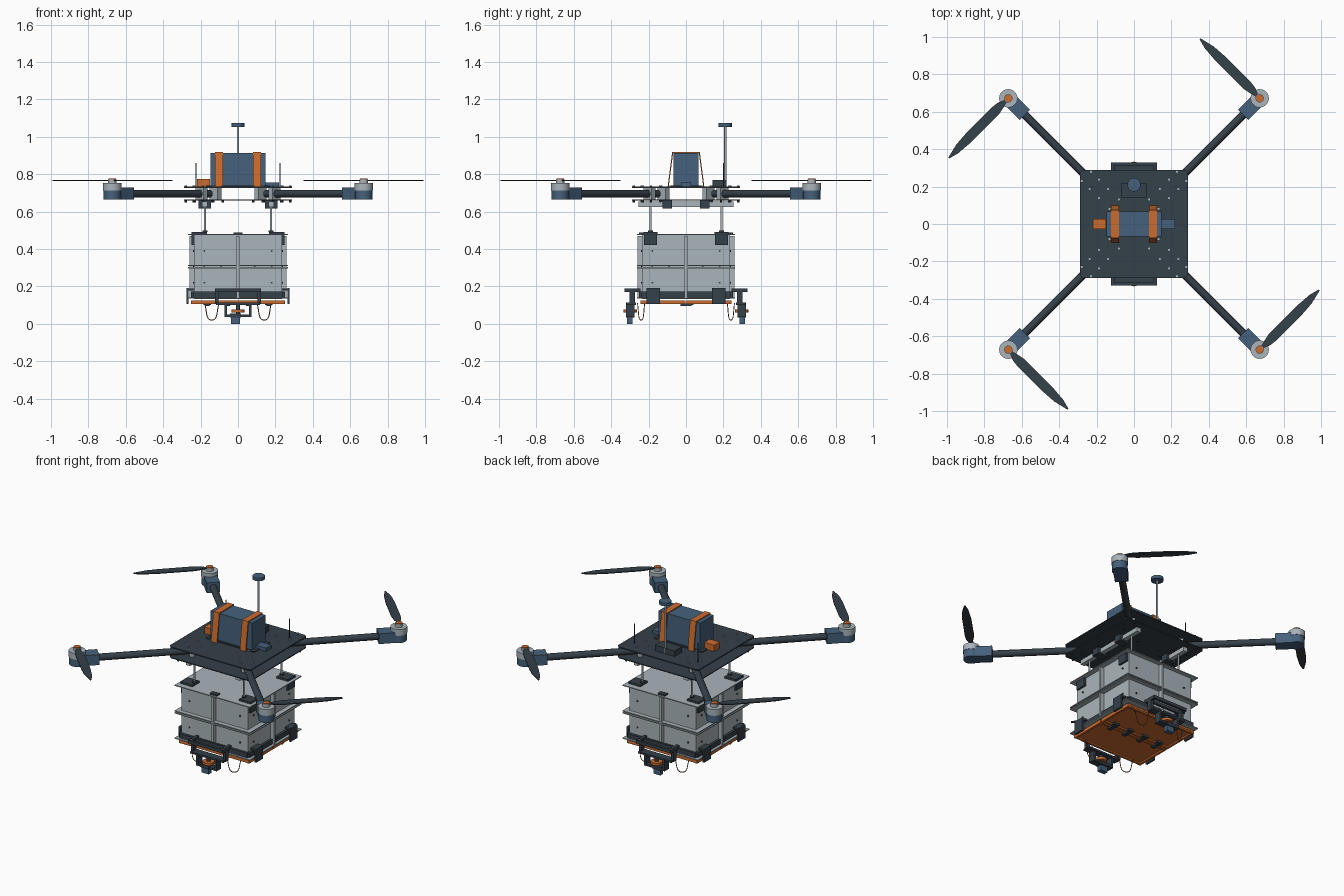
import bpy, bmesh, math
from mathutils import Vector, Matrix

old = bpy.data.objects.get("Cube")
if old:
    bpy.data.objects.remove(old, do_unlink=True)


def material(name, rgb):
    m = bpy.data.materials.new(name)
    m.use_nodes = True
    m.diffuse_color = (*rgb, 1)
    m.node_tree.nodes["Principled BSDF"].inputs["Base Color"].default_value = (*rgb, 1)
    return m


DARK = material("dark_slate", (0.036, 0.052, 0.067))
BLUE = material("steel_blue", (0.06, 0.12, 0.2))
GREY = material("light_grey", (0.4, 0.46, 0.5))
ORANGE = material("orange", (0.6, 0.15, 0.028))
BROWN = material("wire_brown", (0.3, 0.09, 0.035))
SIGNS = (-1, 1)
CORNERS = [(sx, sy) for sx in SIGNS for sy in SIGNS]


def finish(name, bm, mat, smooth=False):
    bmesh.ops.recalc_face_normals(bm, faces=bm.faces)
    me = bpy.data.meshes.new(name)
    bm.to_mesh(me)
    bm.free()
    me.materials.append(mat)
    ob = bpy.data.objects.new(name, me)
    bpy.context.collection.objects.link(ob)
    if smooth:
        bpy.ops.object.select_all(action="DESELECT")
        ob.select_set(True)
        bpy.context.view_layer.objects.active = ob
        bpy.ops.object.shade_smooth_by_angle(angle=math.radians(35))
    return ob


def box(name, mat, centre, size, angle=0):
    bm = bmesh.new()
    bmesh.ops.create_cube(bm, size=1, matrix=Matrix.Translation(centre)
                          @ Matrix.Rotation(angle, 4, "Z") @ Matrix.Diagonal((*size, 1)))
    return finish(name, bm, mat)


def rod(name, mat, a, b, r, sides=20):
    a, b = Vector(a), Vector(b)
    rot = (b - a).to_track_quat("Z", "Y").to_matrix().to_4x4()
    bm = bmesh.new()
    bmesh.ops.create_cone(bm, cap_ends=True, segments=sides, radius1=r, radius2=r,
                          depth=(b - a).length, matrix=Matrix.Translation((a + b) / 2) @ rot)
    return finish(name, bm, mat, True)


def slab(name, mat, outline, z, thick):
    bm = bmesh.new()
    f = bm.faces.new([bm.verts.new((x, y, z)) for x, y in outline])
    top = bmesh.ops.extrude_face_region(bm, geom=[f])["geom"]
    bmesh.ops.translate(bm, vec=(0, 0, thick),
                        verts=[v for v in top if isinstance(v, bmesh.types.BMVert)])
    return finish(name, bm, mat)


# Deck: two square plates with clipped corners
H, C = 0.29, 0.275
octagon = [(-C, -H), (C, -H), (H, -C), (H, C), (C, H), (-C, H), (-H, C), (-H, -C)]
slab("upper_deck", DARK, octagon, 0.727, 0.007)
slab("lower_deck", DARK, octagon, 0.66, 0.006)

# Arms, clamps, motors and single-blade propellers
blade = [(0.02, -0.008), (0.06, -0.024), (0.1, -0.028), (0.3, -0.027), (0.37, -0.022),
         (0.45, -0.003), (0.45, 0.004), (0.4, 0.018), (0.3, 0.026), (0.1, 0.026),
         (0.06, 0.018), (0.02, 0.008)]
M = 0.672
for sx, sy in CORNERS:
    ang = math.atan2(sy, sx)
    out = Vector((sx, sy, 0)).normalized()
    side = Vector((-out.y, out.x, 0))
    hub = Vector((sx * M, sy * M, 0))
    up = Vector((0, 0, 1))
    rod("arm_tube", DARK, (sx * 0.15, sy * 0.15, 0.696), (sx * 0.63, sy * 0.63, 0.696), 0.021)
    for d in (0.12, 0.195):
        box("arm_clamp", GREY, (sx * d, sy * d, 0.6965), (0.03, 0.06, 0.061), ang)
    for d in (0.15, 0.23, 0.3, 0.36):
        for s in SIGNS:
            p = out * d + side * s * 0.035
            rod("deck_screw", GREY, p + up * 0.73, p + up * 0.74, 0.006, 8)
            rod("deck_nut", DARK, p + up * 0.65, p + up * 0.662, 0.006, 8)
    box("motor_clamp", BLUE, hub - out * 0.075 + up * 0.697, (0.1, 0.078, 0.066), ang)
    rod("motor_mount", BLUE, hub + up * 0.664, hub + up * 0.712, 0.046, 28)
    rod("motor_bell", GREY, hub + up * 0.712, hub + up * 0.752, 0.049, 32)
    rod("motor_shaft", GREY, hub + up * 0.75, hub + up * 0.772, 0.022)
    rod("propeller_cap", ORANGE, hub + up * 0.77, hub + up * 0.776, 0.02)
    prop = slab("propeller_blade", DARK, blade, 0, 0.006)
    prop.location = hub + up * 0.764
    prop.rotation_euler.z = ang + math.pi / 2

# Battery on its tray, held by two straps
box("battery_tray", DARK, (0, 0, 0.737), (0.34, 0.16, 0.006))
box("battery", BLUE, (0, 0, 0.825), (0.296, 0.136, 0.176))
for s in SIGNS:
    x = s * 0.102
    box("strap_top", ORANGE, (x, 0, 0.916), (0.042, 0.146, 0.006))
    for sy in SIGNS:
        bm = bmesh.new()
        vs = [bm.verts.new((x + dx, sy * y, z)) for dx in (-0.021, 0.021)
              for y, z in ((0.068, 0.919), (0.074, 0.919), (0.098, 0.735), (0.092, 0.735))]
        bmesh.ops.convex_hull(bm, input=vs)
        finish("strap_side", bm, ORANGE)
box("power_plug", ORANGE, (-0.185, 0, 0.754), (0.07, 0.056, 0.042))
box("receiver", BLUE, (0.183, 0, 0.744), (0.07, 0.054, 0.024))

# Flight computer, navigation mast and whip aerials
box("flight_computer", DARK, (0, 0.178, 0.752), (0.14, 0.075, 0.036))
rod("mast", GREY, (0, 0.21, 0.735), (0, 0.21, 1.055), 0.006, 12)
rod("mast_cap", BLUE, (0, 0.21, 1.053), (0, 0.21, 1.073), 0.036, 28)
for s in SIGNS:
    rod("whip_aerial", DARK, (s * 0.225, 0.2, 0.73), (s * 0.225, 0.2, 0.86), 0.003, 8)

# Under-deck rails, hangers and suspension rods
for sx in SIGNS:
    box("rail", GREY, (sx * 0.177, 0, 0.64), (0.03, 0.51, 0.028))
    for sy in SIGNS:
        box("rail_bracket", DARK, (sx * 0.177, sy * 0.1, 0.64), (0.066, 0.05, 0.044))
        rod("suspension_rod", GREY, (sx * 0.177, sy * 0.19, 0.485),
            (sx * 0.177, sy * 0.19, 0.63), 0.006, 12)

# Cargo box with flanged seams
box("cargo_box", GREY, (0, 0, 0.305), (0.47, 0.47, 0.345))
for z in (0.477, 0.312, 0.3, 0.138):
    box("box_flange", GREY, (0, 0, z), (0.534, 0.524, 0.006))
for s in SIGNS:
    box("box_seam", GREY, (0, s * 0.245, 0.305), (0.014, 0.03, 0.33))
    box("box_seam", GREY, (s * 0.245, 0, 0.305), (0.03, 0.014, 0.33))
    box("lower_band", DARK, (0, s * 0.242, 0.157), (0.48, 0.018, 0.03))
    box("lower_band", DARK, (s * 0.242, 0, 0.157), (0.018, 0.48, 0.03))
    box("lid_latch", DARK, (0, s * 0.235, 0.484), (0.05, 0.03, 0.01))
    for i in (-2, -1, 1, 2):
        for z in (0.22, 0.306, 0.39):
            if z != 0.306 and abs(i) == 1:
                continue
            t = i * 0.09
            rod("box_bolt", DARK, (t, s * 0.23, z), (t, s * 0.241, z), 0.005, 8)
            rod("box_bolt", DARK, (s * 0.23, t, z), (s * 0.241, t, z), 0.005, 8)
for sx, sy in CORNERS:
    box("hanger_pad", DARK, (sx * 0.207, sy * 0.19, 0.486), (0.082, 0.074, 0.012))
    box("hanger_plate", DARK, (sx * 0.242, sy * 0.19, 0.456), (0.012, 0.07, 0.07))
    rod("hanger_collar", DARK, (sx * 0.177, sy * 0.19, 0.49), (sx * 0.177, sy * 0.19, 0.5), 0.014)
    box("door_bracket", DARK, (sx * 0.27, sy * 0.175, 0.148), (0.012, 0.07, 0.085))
    box("door_bracket_foot", DARK, (sx * 0.255, sy * 0.175, 0.184), (0.04, 0.07, 0.012))

# Twin trap doors with ribs, hinges and pull wires
for s in SIGNS:
    box("trap_door", ORANGE, (0, s * 0.123, 0.12), (0.5, 0.24, 0.012))
    for e in (0.012, 0.234):
        box("door_rib", ORANGE, (0, s * e, 0.111), (0.5, 0.014, 0.012))
    for sx in SIGNS:
        box("door_rib", ORANGE, (sx * 0.243, s * 0.123, 0.111), (0.014, 0.24, 0.012))
    for d in (0.055, 0.165):
        box("door_latch", DARK, (s * d, 0, 0.103), (0.024, 0.06, 0.014))
        box("door_hinge", DARK, (s * d, 0.03, 0.108), (0.04, 0.02, 0.014))
for sx, sy in CORNERS:
    cu = bpy.data.curves.new("pull_wire", "CURVE")
    cu.dimensions = "3D"
    cu.bevel_depth = 0.0025
    cu.bevel_resolution = 1
    sp = cu.splines.new("BEZIER")
    path = [(0.18, 0.22, 0.112), (0.14, 0.24, 0.02), (0.1, 0.26, 0.112)]
    sp.bezier_points.add(len(path) - 1)
    for bp, (x, y, z) in zip(sp.bezier_points, path):
        bp.co = (sx * x, sy * y, z)
        bp.handle_left_type = bp.handle_right_type = "AUTO"
    cu.materials.append(BROWN)
    bpy.context.collection.objects.link(bpy.data.objects.new("pull_wire", cu))

# Sensor carriers on the front and back
for sy in SIGNS:
    box("carrier_bar", DARK, (0, sy * 0.322, 0.18), (0.245, 0.016, 0.02))
    box("carrier_inner_bar", DARK, (0, sy * 0.276, 0.18), (0.245, 0.014, 0.02))
    for sx in SIGNS:
        box("carrier_side", DARK, (sx * 0.114, sy * 0.287, 0.18), (0.02, 0.085, 0.02))
        box("carrier_leg", DARK, (sx * 0.114, sy * 0.287, 0.14), (0.02, 0.03, 0.07))
        box("cradle_side", DARK, (sx * 0.066, sy * 0.298, 0.078), (0.014, 0.045, 0.07))
    box("carrier_lower_bar", DARK, (0, sy * 0.292, 0.108), (0.235, 0.05, 0.012))
    box("cradle_base", DARK, (0, sy * 0.298, 0.044), (0.146, 0.045, 0.012))
    rod("servo_spindle", DARK, (0, sy * 0.298, 0.05), (0, sy * 0.298, 0.108), 0.012)
    rod("servo_disc", ORANGE, (0, sy * 0.298, 0.062), (0, sy * 0.298, 0.078), 0.035, 24)
    box("camera_neck", DARK, (-0.013, sy * 0.299, 0.045), (0.06, 0.045, 0.02))
    box("camera", BLUE, (-0.013, sy * 0.3, 0.02), (0.05, 0.03, 0.04))
